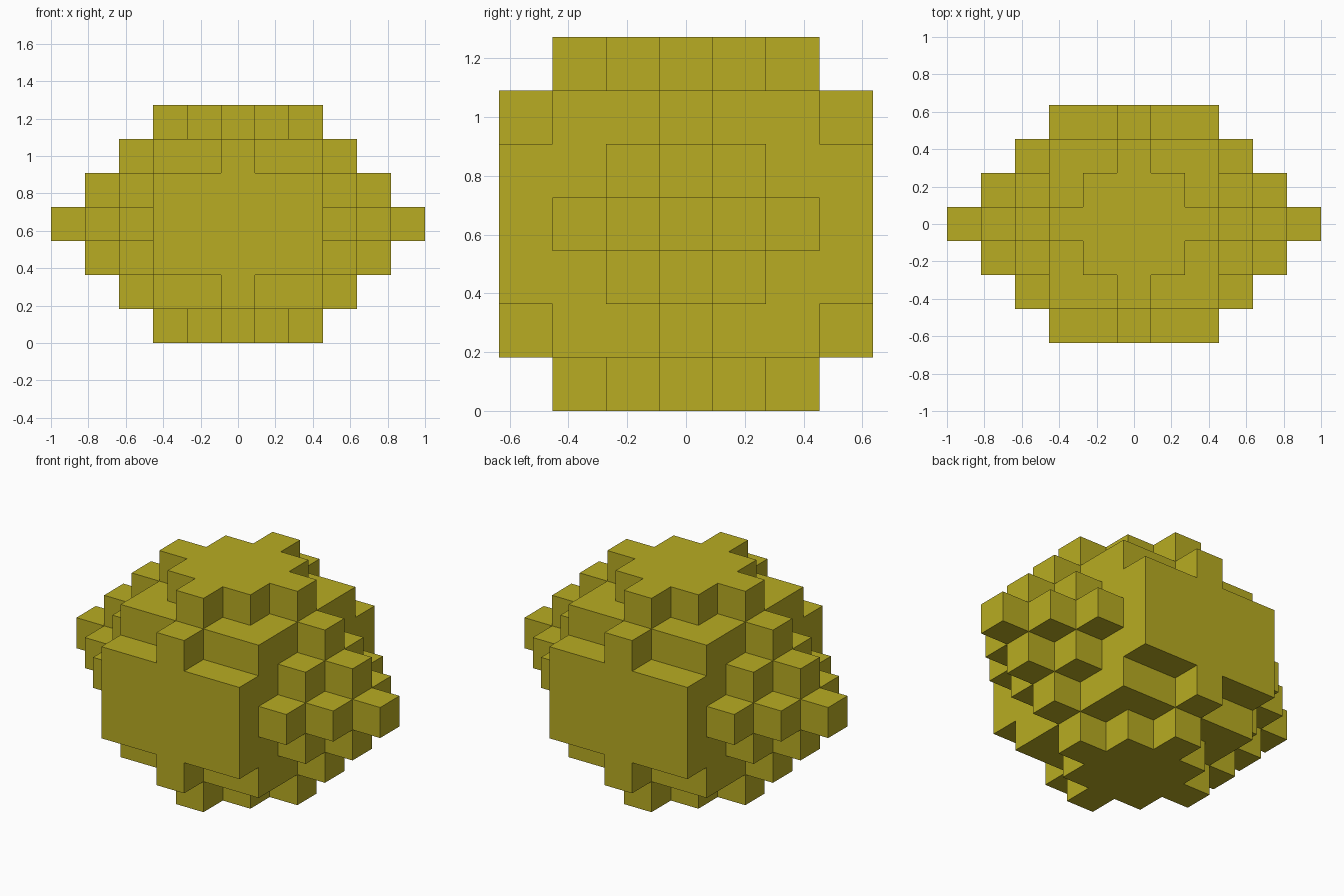
import bpy, bmesh, math
from mathutils import Vector

cube = bpy.data.objects.get("Cube")
if cube:
    bpy.data.objects.remove(cube, do_unlink=True)

U = 2 / 11          # cell size: the model is 11 cells long
MID_Z = 3.5         # height of the centre, in cells

mat = bpy.data.materials.new("mustard yellow")
colour = (0.479, 0.413, 0.016, 1)
mat.diffuse_color = colour
mat.use_nodes = True
mat.node_tree.nodes["Principled BSDF"].inputs["Base Color"].default_value = colour


def filled(x, y, z):
    """Stepped octahedron with flat ends, joined with a cube core and front/back slabs."""
    x, y, z = abs(x), abs(y), abs(z)
    octahedron = x + y + z <= 5 and y <= 3 and z <= 3
    core = max(x, y, z) <= 2
    slab = x <= 2 and y <= 3 and z <= 1
    return octahedron or core or slab


# Outer skin of the cells: a square wherever a filled cell meets an empty one
bm = bmesh.new()
cells = [(x, y, z) for x in range(-5, 6) for y in range(-3, 4)
         for z in range(-3, 4) if filled(x, y, z)]
for cell in cells:
    c = Vector(cell)
    for axis in range(3):
        for sign in (-1, 1):
            n = Vector((0, 0, 0))
            n[axis] = sign
            if filled(*(int(v) for v in c + n)):
                continue
            a = Vector((0, 0, 0))
            a[(axis + 1) % 3] = 0.5
            b = n.cross(a)
            corners = [c + n / 2 + p for p in (-a - b, a - b, a + b, b - a)]
            bm.faces.new([bm.verts.new((p + Vector((0, 0, MID_Z))) * U) for p in corners])

# Weld the skin and join coplanar squares into clean flat faces
bmesh.ops.remove_doubles(bm, verts=bm.verts, dist=0.001)
bmesh.ops.dissolve_limit(bm, angle_limit=math.radians(1), verts=bm.verts, edges=bm.edges)
bmesh.ops.recalc_face_normals(bm, faces=bm.faces)

mesh = bpy.data.meshes.new("stepped_block")
bm.to_mesh(mesh)
bm.free()
mesh.materials.append(mat)
block = bpy.data.objects.new("stepped_block", mesh)
bpy.context.collection.objects.link(block)
